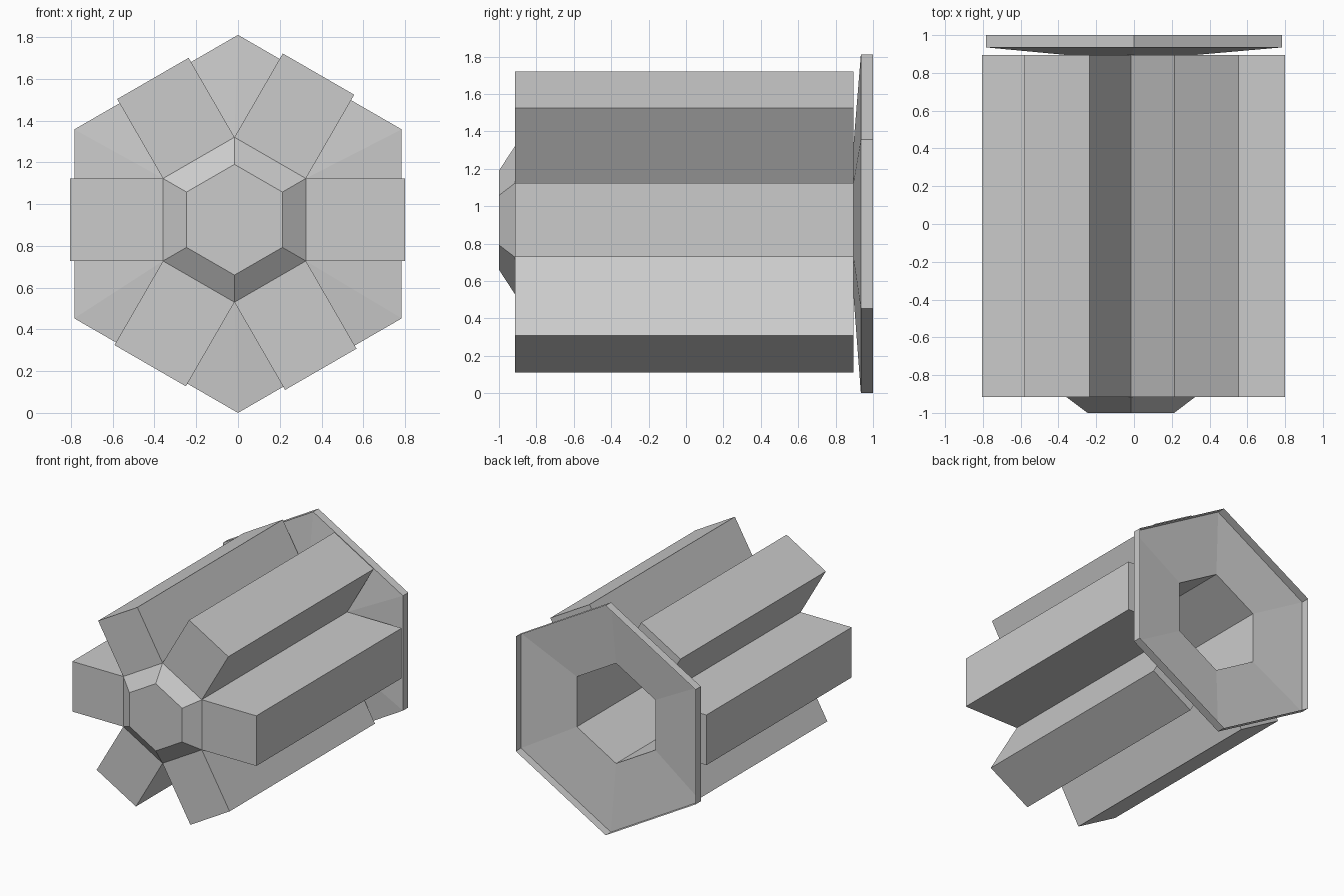
import bpy
from math import sin, cos, pi
from mathutils import Vector

if "Cube" in bpy.data.objects:
    bpy.data.objects.remove(bpy.data.objects["Cube"])

CORE = (-0.017, 0.925)    # x, z centre of the core
PLATE = (0.0, 0.905)      # x, z centre of the rear flange


def hexagon(centre, radius, y):
    # corner 0 points straight up, then clockwise seen from the front
    return [Vector((centre[0] + radius * sin(i * pi / 3), y,
                    centre[1] + radius * cos(i * pi / 3))) for i in range(6)]


def make(name, verts, faces):
    mesh = bpy.data.meshes.new(name)
    mesh.from_pydata(verts, [], faces)
    mesh.update()
    obj = bpy.data.objects.new(name, mesh)
    bpy.context.collection.objects.link(obj)
    return obj


def loft(name, rings, cap_front=False):
    verts = [v for ring in rings for v in ring]
    faces = [(r * 6 + i, r * 6 + 6 + i, r * 6 + 6 + (i + 1) % 6, r * 6 + (i + 1) % 6)
             for r in range(len(rings) - 1) for i in range(6)]
    if cap_front:
        faces.append(tuple(range(6)))
    return make(name, verts, faces)


# Hollow hexagonal core with a bevelled, closed nose
loft("core_tube", [hexagon(CORE, 0.265, -1.0),
                   hexagon(CORE, 0.395, -0.915),
                   hexagon(CORE, 0.395, 0.895)], cap_front=True)

# Open rear flange flaring out from the core to a short rim
loft("rear_flange", [hexagon(CORE, 0.395, 0.895),
                     hexagon(PLATE, 0.905, 0.935),
                     hexagon(PLATE, 0.905, 1.0)])

# Six long rectangular bars, one on each side of the core
front = hexagon(CORE, 0.395, -0.915)
back = hexagon(CORE, 0.395, 0.895)
lengths = [0.463, 0.475, 0.485, 0.465, 0.445, 0.439]
for i, length in enumerate(lengths):
    j = (i + 1) % 6
    a = (i + 0.5) * pi / 3
    out = Vector((sin(a), 0, cos(a))) * length
    f0, f1, b0, b1 = front[i], front[j], back[i], back[j]
    make(f"bar_{i + 1}",
         [f0, f1, f1 + out, f0 + out, b0, b1, b1 + out, b0 + out],
         [(0, 3, 2, 1), (4, 5, 6, 7), (3, 7, 6, 2), (0, 4, 7, 3), (1, 2, 6, 5)])

# Consistent outward normals on every part
import bmesh
for obj in bpy.context.collection.objects:
    bm = bmesh.new()
    bm.from_mesh(obj.data)
    bmesh.ops.recalc_face_normals(bm, faces=bm.faces)
    bm.to_mesh(obj.data)
    bm.free()
